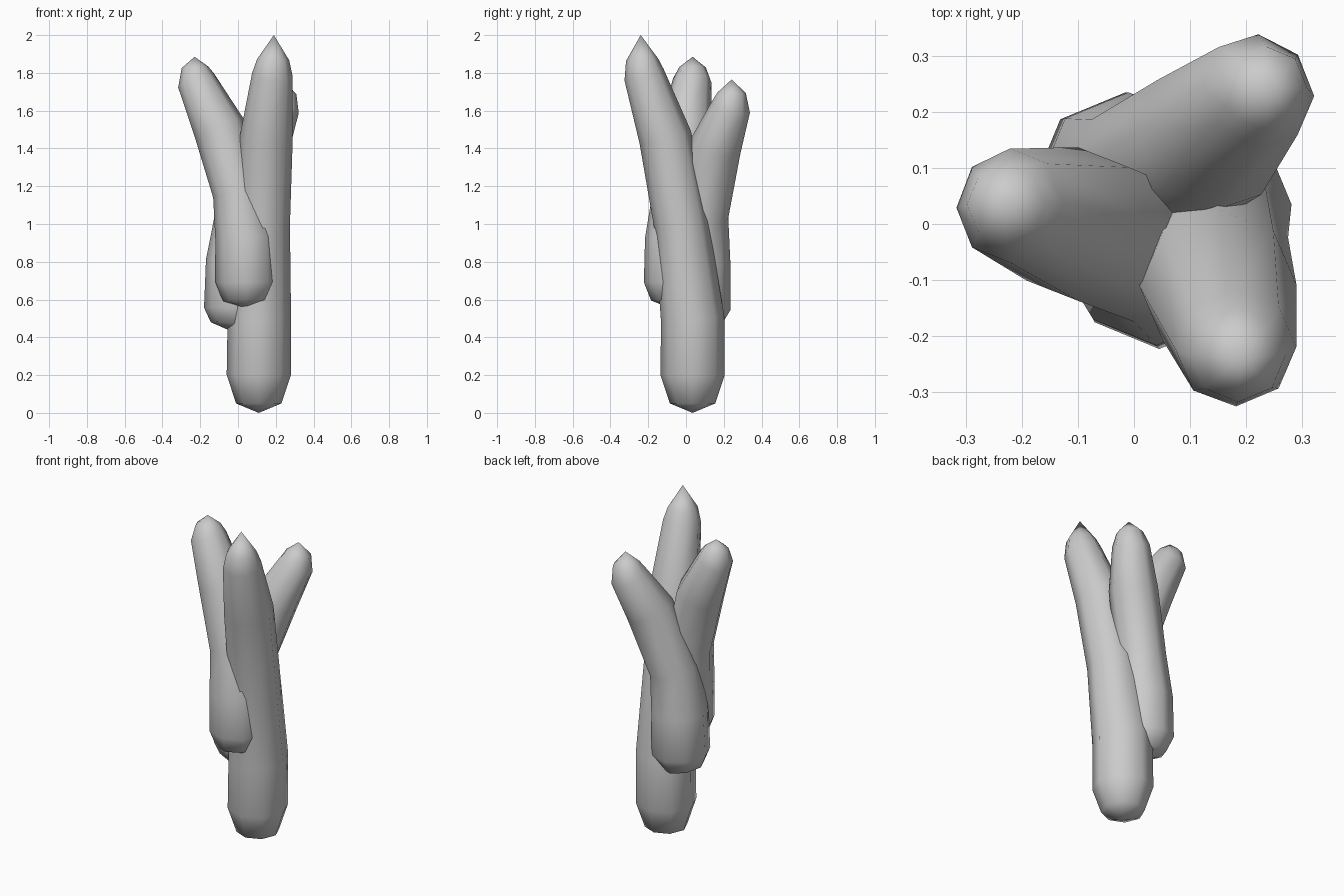
import bpy, bmesh
from math import cos, sin, pi
from mathutils import Vector

if "Cube" in bpy.data.objects:
    bpy.data.objects.remove(bpy.data.objects["Cube"])

SIDES = 8

def stalk(name, bottom, rings, top):
    """Low-poly bent tube: rings of (x, y, z, radius) closed by a point at each end."""
    bm = bmesh.new()
    path = [Vector(bottom)] + [Vector(r[:3]) for r in rings] + [Vector(top)]
    loops = []
    for i, (x, y, z, r) in enumerate(rings, 1):
        t = (path[i + 1] - path[i - 1]).normalized()
        u = (Vector((1, 0, 0)) - t * t.x).normalized()
        v = t.cross(u)
        loops.append([bm.verts.new(path[i] + r * (u * cos(2 * pi * k / SIDES) + v * sin(2 * pi * k / SIDES)))
                      for k in range(SIDES)])
    low, high = bm.verts.new(path[0]), bm.verts.new(path[-1])
    for k in range(SIDES):
        n = (k + 1) % SIDES
        bm.faces.new((low, loops[0][n], loops[0][k]))
        bm.faces.new((high, loops[-1][k], loops[-1][n]))
        for a, b in zip(loops, loops[1:]):
            bm.faces.new((a[k], a[n], b[n], b[k]))
    bmesh.ops.recalc_face_normals(bm, faces=bm.faces)
    for f in bm.faces:
        f.smooth = True
    me = bpy.data.meshes.new(name)
    bm.to_mesh(me)
    bm.free()
    ob = bpy.data.objects.new(name, me)
    bpy.context.collection.objects.link(ob)
    return ob

# tallest stalk, stands on the ground and leans forward
stalk("main_stalk", (0.11, 0.035, 0), [
    (0.11, 0.035, 0.05, 0.12), (0.11, 0.035, 0.2, 0.17), (0.113, 0.035, 0.5, 0.168),
    (0.13, -0.025, 1.0, 0.145), (0.15, -0.11, 1.46, 0.14),
    (0.182, -0.222, 1.79, 0.108), (0.186, -0.233, 1.87, 0.085)], (0.19, -0.24, 2.0))

# stalk leaning to the left
stalk("left_stalk", (0.05, -0.06, 0.545), [
    (0.045, -0.06, 0.595, 0.125), (0.045, -0.06, 0.69, 0.163), (0.04, -0.057, 0.92, 0.16),
    (0.0, -0.04, 1.17, 0.135), (-0.1, 0.0, 1.51, 0.138),
    (-0.222, 0.033, 1.76, 0.102), (-0.228, 0.035, 1.83, 0.07)], (-0.23, 0.035, 1.885))

# shortest stalk, leaning back and to the right
stalk("back_stalk", (-0.03, 0.06, 0.43), [
    (-0.025, 0.062, 0.465, 0.12), (-0.015, 0.07, 0.55, 0.165), (-0.01, 0.075, 0.8, 0.16),
    (0.02, 0.085, 1.05, 0.14), (0.135, 0.155, 1.41, 0.138),
    (0.222, 0.238, 1.62, 0.105), (0.235, 0.242, 1.695, 0.075)], (0.24, 0.242, 1.765))
